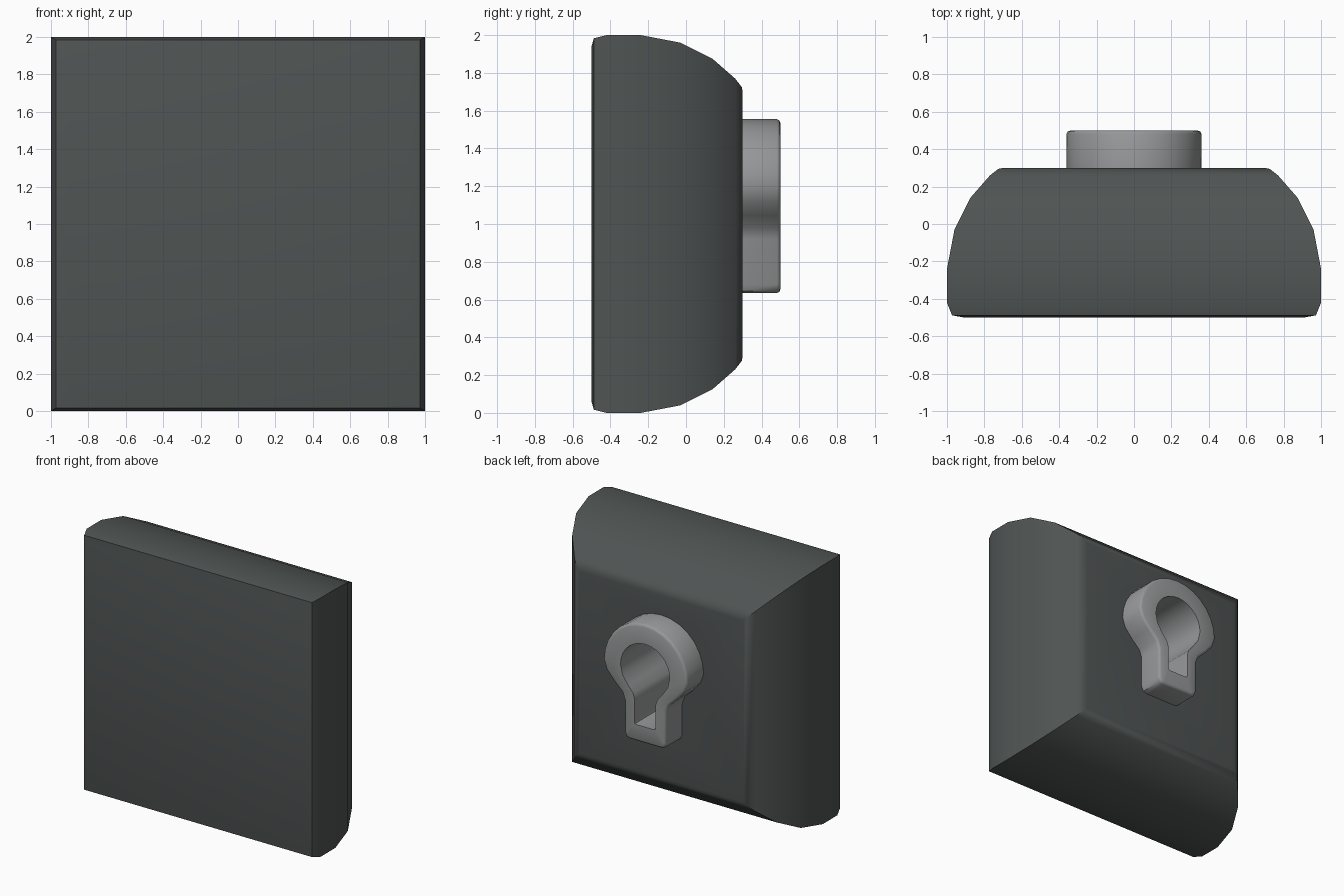
import bpy, bmesh, math

if "Cube" in bpy.data.objects:
    bpy.data.objects.remove(bpy.data.objects["Cube"])


def material(name, rgb):
    m = bpy.data.materials.new(name)
    m.diffuse_color = (*rgb, 1)
    m.use_nodes = True
    m.node_tree.nodes["Principled BSDF"].inputs["Base Color"].default_value = m.diffuse_color
    return m


def add_loop(bm, pts, y):
    return [bm.verts.new((x, y, z)) for x, z in pts]


def bridge(bm, a, b):
    n = len(a)
    for i in range(n):
        j = (i + 1) % n
        bm.faces.new((a[i], b[i], b[j], a[j]))


def finish(bm, name, mat, angle):
    me = bpy.data.meshes.new(name)
    bm.to_mesh(me)
    bm.free()
    ob = bpy.data.objects.new(name, me)
    bpy.context.collection.objects.link(ob)
    me.materials.append(mat)
    bpy.ops.object.select_all(action='DESELECT')
    ob.select_set(True)
    bpy.context.view_layer.objects.active = ob
    bpy.ops.object.shade_smooth_by_angle(angle=math.radians(angle))
    return ob


def keyhole(radius, lower, steps=7, zc=1.195):
    """Symmetric keyhole outline in (x, z): lower right points, then an arc."""
    half = list(lower)
    for i in range(steps):
        a = math.pi / 2 * i / steps
        half.append((radius * math.cos(a), zc + radius * math.sin(a)))
    return half + [(0, zc + radius)] + [(-x, z) for x, z in reversed(half)]


def inset(pts, d):
    out = []
    n = len(pts)
    for i, (x, z) in enumerate(pts):
        (x0, z0), (x1, z1) = pts[i - 1], pts[(i + 1) % n]
        tx, tz = x1 - x0, z1 - z0
        k = d / math.hypot(tx, tz)
        out.append((x - tz * k, z + tx * k))
    return out


dark = material("dark_charcoal", (0.078, 0.088, 0.086))
grey = material("mid_grey", (0.31, 0.315, 0.32))

# Keyhole outlines, outside and inside (same point count)
outer = keyhole(0.36, [(0.13, 0.635), (0.162, 0.645), (0.178, 0.68), (0.178, 0.92),
                       (0.2, 0.98), (0.27, 1.045), (0.335, 1.12)])
hole = keyhole(0.21, [(0.075, 0.765), (0.086, 0.769), (0.09, 0.78), (0.09, 0.96),
                      (0.103, 1.0), (0.145, 1.05), (0.193, 1.12)])

# Body: square sections (y, half width, half height) from front to back
sections = [(-0.5, 0.91, 0.94), (-0.488, 0.973, 0.983), (-0.42, 1, 1), (-0.24, 1, 1),
            (-0.03, 0.96, 0.96), (0.14, 0.875, 0.875), (0.26, 0.77, 0.77),
            (0.295, 0.725, 0.725), (0.3, 0.70, 0.70)]
bm = bmesh.new()
loops = [add_loop(bm, [(-w, 1 - h), (w, 1 - h), (w, 1 + h), (-w, 1 + h)], y)
         for y, w, h in sections]
for a, b in zip(loops, loops[1:]):
    bridge(bm, a, b)
bm.faces.new(loops[0])
# Back face with a keyhole opening hidden under the collar
opening = add_loop(bm, inset(outer, 0.02), 0.3)
n = len(opening)
edges = [bm.edges.new((opening[i], opening[(i + 1) % n])) for i in range(n)]
edges += [bm.edges.get((loops[-1][i], loops[-1][(i + 1) % 4])) for i in range(4)]
res = bmesh.ops.triangle_fill(bm, edges=edges, use_beauty=True, normal=(0, 1, 0))
for f in [g for g in res["geom"] if isinstance(g, bmesh.types.BMFace)]:
    f.normal_update()
    if f.normal.y < 0:
        f.normal_flip()
finish(bm, "body", dark, 46)

# Keyhole collar: outer wall, rounded rim, deep hole with a floor
bm = bmesh.new()
rings = [(outer, 0.29), (outer, 0.482), (inset(outer, 0.006), 0.494),
         (inset(outer, 0.02), 0.5), (hole, 0.5), (hole, -0.4)]
loops = [add_loop(bm, p, y) for p, y in rings]
for a, b in zip(loops, loops[1:]):
    bridge(bm, a, b)
bm.faces.new(loops[-1][::-1])
finish(bm, "keyhole_collar", grey, 46)
